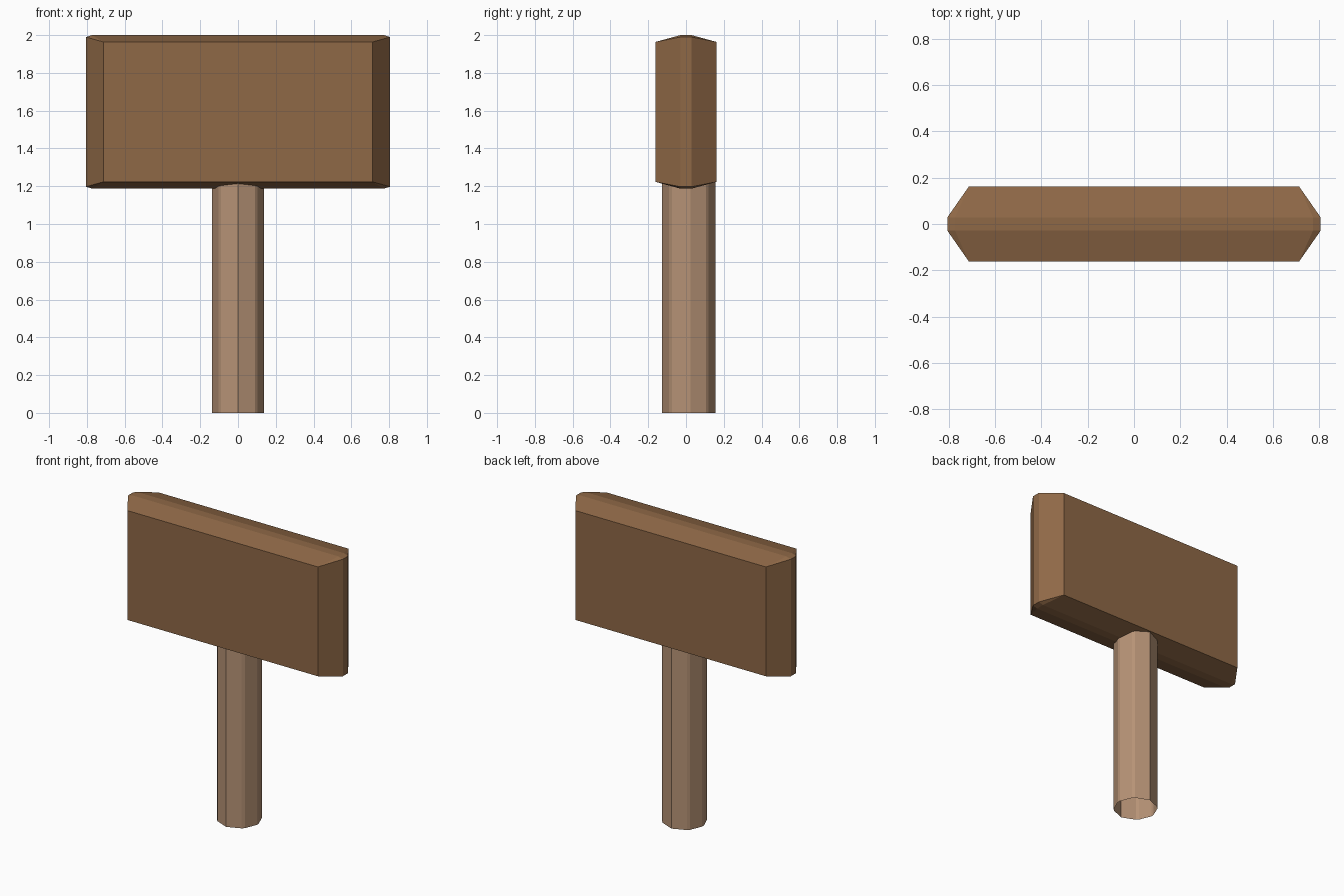
import bpy, bmesh, math
from itertools import product

if "Cube" in bpy.data.objects:
    bpy.data.objects.remove(bpy.data.objects["Cube"])


def material(name, rgb):
    m = bpy.data.materials.new(name)
    m.diffuse_color = (*rgb, 1.0)
    m.use_nodes = True
    m.node_tree.nodes["Principled BSDF"].inputs["Base Color"].default_value = m.diffuse_color
    return m


def make_object(name, bm, mat, location):
    bmesh.ops.recalc_face_normals(bm, faces=bm.faces)
    mesh = bpy.data.meshes.new(name)
    bm.to_mesh(mesh)
    bm.free()
    mesh.materials.append(mat)
    ob = bpy.data.objects.new(name, mesh)
    ob.location = location
    bpy.context.collection.objects.link(ob)
    return ob


board_brown = material("board brown", (0.275, 0.14, 0.062))
post_tan = material("post tan", (0.47, 0.29, 0.18))

# Sign board: hull of one corner mirrored in all three axes, chamfered to a thin rim
bm = bmesh.new()
corner = [(0.712, 0.1625, 0.370), (0.805, 0.029, 0.396), (0.772, 0.029, 0.4065)]
for (x, y, z), sx, sy, sz in product(corner, (-1, 1), (-1, 1), (-1, 1)):
    bm.verts.new((x * sx, y * sy, z * sz))
bmesh.ops.convex_hull(bm, input=bm.verts[:])
bmesh.ops.dissolve_limit(bm, angle_limit=math.radians(1), verts=bm.verts[:], edges=bm.edges[:])
make_object("sign_board", bm, board_brown, (0, 0, 1.5935))

# Post: open octagonal tube, front and back edges sharp, the others slightly bevelled
bm = bmesh.new()
radius, height = 0.1415, 1.27
ring = []
for i in range(8):
    a = i * math.pi / 4
    ring.append([bm.verts.new((radius * math.sin(a), -radius * math.cos(a), z))
                 for z in (0, height)])
for i in range(8):
    a, b = ring[i], ring[(i + 1) % 8]
    bm.faces.new((a[0], b[0], b[1], a[1]))
soft = [e for e in bm.edges
        if abs(e.verts[0].co.z - e.verts[1].co.z) > 1 and abs(e.verts[0].co.x) > 0.01]
bmesh.ops.bevel(bm, geom=soft, offset=0.0105, segments=1, affect='EDGES')
make_object("post", bm, post_tan, (0, 0.015, 0))
